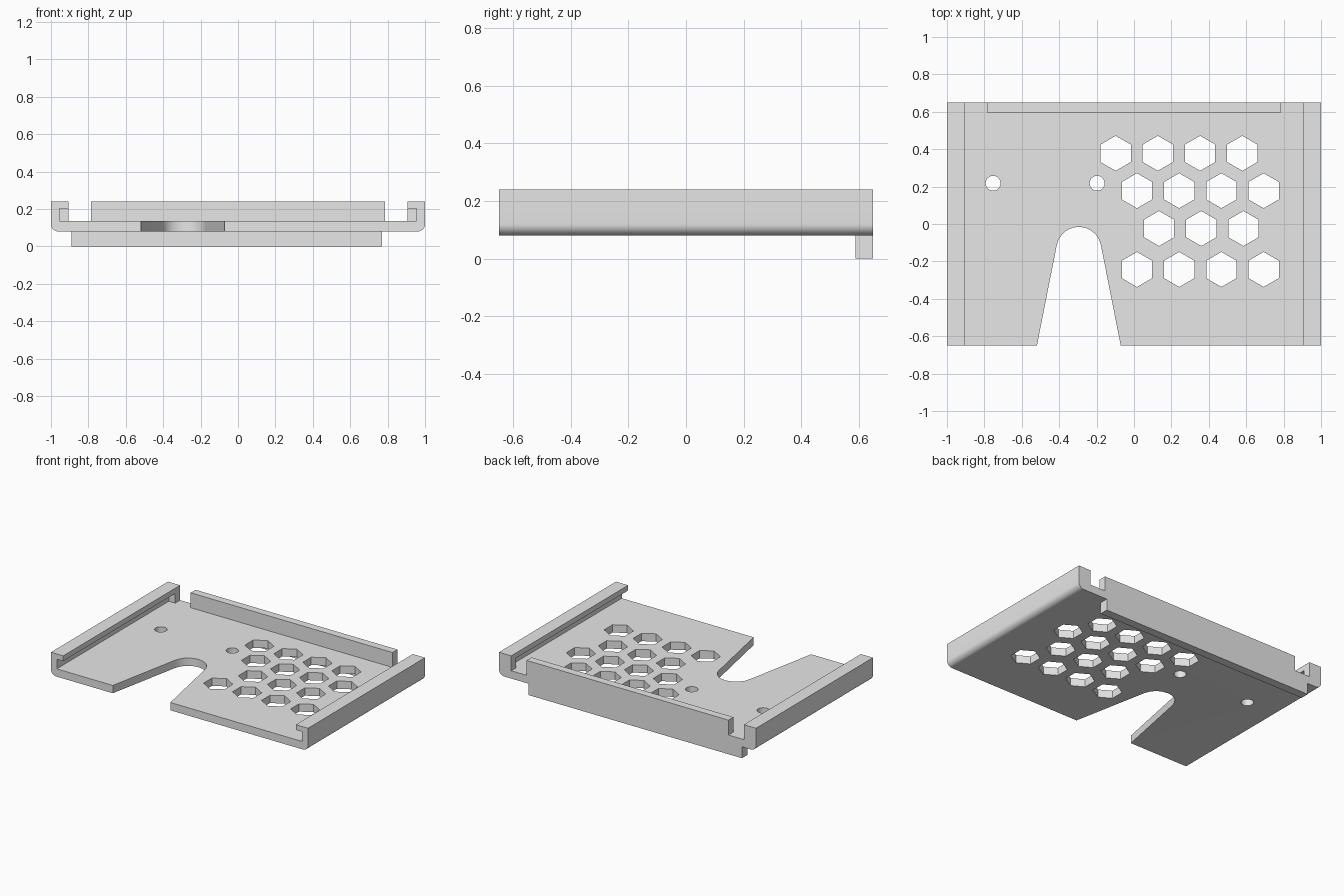
import bpy
import bmesh
from math import sin, cos, pi, radians
from mathutils import Vector

cube = bpy.data.objects.get("Cube")
if cube:
    bpy.data.objects.remove(cube)

GREY = (0.8, 0.8, 0.8, 1)
grey = bpy.data.materials.new("light_grey")
grey.use_nodes = True
grey.diffuse_color = GREY
grey.node_tree.nodes["Principled BSDF"].inputs["Base Color"].default_value = GREY

DEPTH = 0.65                        # half depth
BASE, FLOOR, TOP = 0.08, 0.135, 0.24


def prism(name, outlines, offset):
    """Extrude closed 3D outlines along an offset into one object."""
    bm = bmesh.new()
    for outline in outlines:
        face = bm.faces.new([bm.verts.new(p) for p in outline])
        new = bmesh.ops.extrude_face_region(bm, geom=[face], use_keep_orig=True)["geom"]
        bmesh.ops.translate(bm, vec=Vector(offset),
                            verts=[v for v in new if isinstance(v, bmesh.types.BMVert)])
    bmesh.ops.recalc_face_normals(bm, faces=bm.faces)
    mesh = bpy.data.meshes.new(name)
    bm.to_mesh(mesh)
    bm.free()
    mesh.materials.append(grey)
    obj = bpy.data.objects.new(name, mesh)
    bpy.context.collection.objects.link(obj)
    return obj


def box(name, x0, x1, y0, y1, z0, z1):
    corners = [(x0, y0, z0), (x1, y0, z0), (x1, y1, z0), (x0, y1, z0)]
    return prism(name, [corners], (0, 0, z1 - z0))


def arc(cx, cy, r, start, end, steps):
    angles = [radians(start + (end - start) * i / steps) for i in range(steps + 1)]
    return [(cx + r * cos(a), cy + r * sin(a)) for a in angles]


def ring(cx, cy, r, sides, turn=0):
    return arc(cx, cy, r, turn, turn + 360, sides)[:-1]


# Tray: a channel section with rounded lower edges and overhanging side lips
half = arc(0.96, BASE + 0.04, 0.04, -90, 0, 8)
half += [(1, TOP), (0.905, TOP), (0.905, 0.203), (0.955, 0.203), (0.955, FLOOR)]
section = half + [(-x, z) for x, z in reversed(half)]
tray = prism("tray", [[(x, -DEPTH, z) for x, z in section]], (0, 2 * DEPTH, 0))

# Openings: tapered cable slot, screw holes and hexagonal vents
slot = [(-0.529, -0.7), (-0.061, -0.7)] + arc(-0.295, -0.135, 0.12, 11, 169, 10)
openings = [slot] + [ring(x, 0.218, 0.04, 24) for x in (-0.753, -0.197)]
vent_rows = [(0.378, -0.098, 4), (0.178, 0.016, 4), (-0.024, 0.134, 3), (-0.243, 0.016, 4)]
for y, first, count in vent_rows:
    openings += [ring(first + 0.2257 * i, y, 0.0935, 6, 30) for i in range(count)]
cutter = prism("opening_cutter", [[(x, y, 0.03) for x, y in o] for o in openings],
               (0, 0, 0.16))
cutter.hide_render = True

cut = tray.modifiers.new("openings", 'BOOLEAN')
cut.operation = 'DIFFERENCE'
cut.solver = 'EXACT'
cut.object = cutter
bpy.ops.object.select_all(action='DESELECT')
bpy.context.view_layer.objects.active = tray
tray.select_set(True)
bpy.ops.object.modifier_apply(modifier=cut.name)
bpy.data.objects.remove(cutter)
bpy.ops.object.shade_smooth_by_angle(angle=radians(30))

# Rear wall above the floor and the ledge hanging below it
box("rear_wall", -0.785, 0.785, 0.595, DEPTH, FLOOR, TOP)
box("rear_ledge", -0.89, 0.77, 0.59, DEPTH, 0, BASE)

# Stops closing the rear ends of the side grooves
for name, side in (("left", 1), ("right", -1)):
    x0, x1 = sorted((side * 0.905, side * 0.955))
    box(name + "_groove_stop", x0, x1, 0.595, DEPTH, FLOOR, 0.203)
